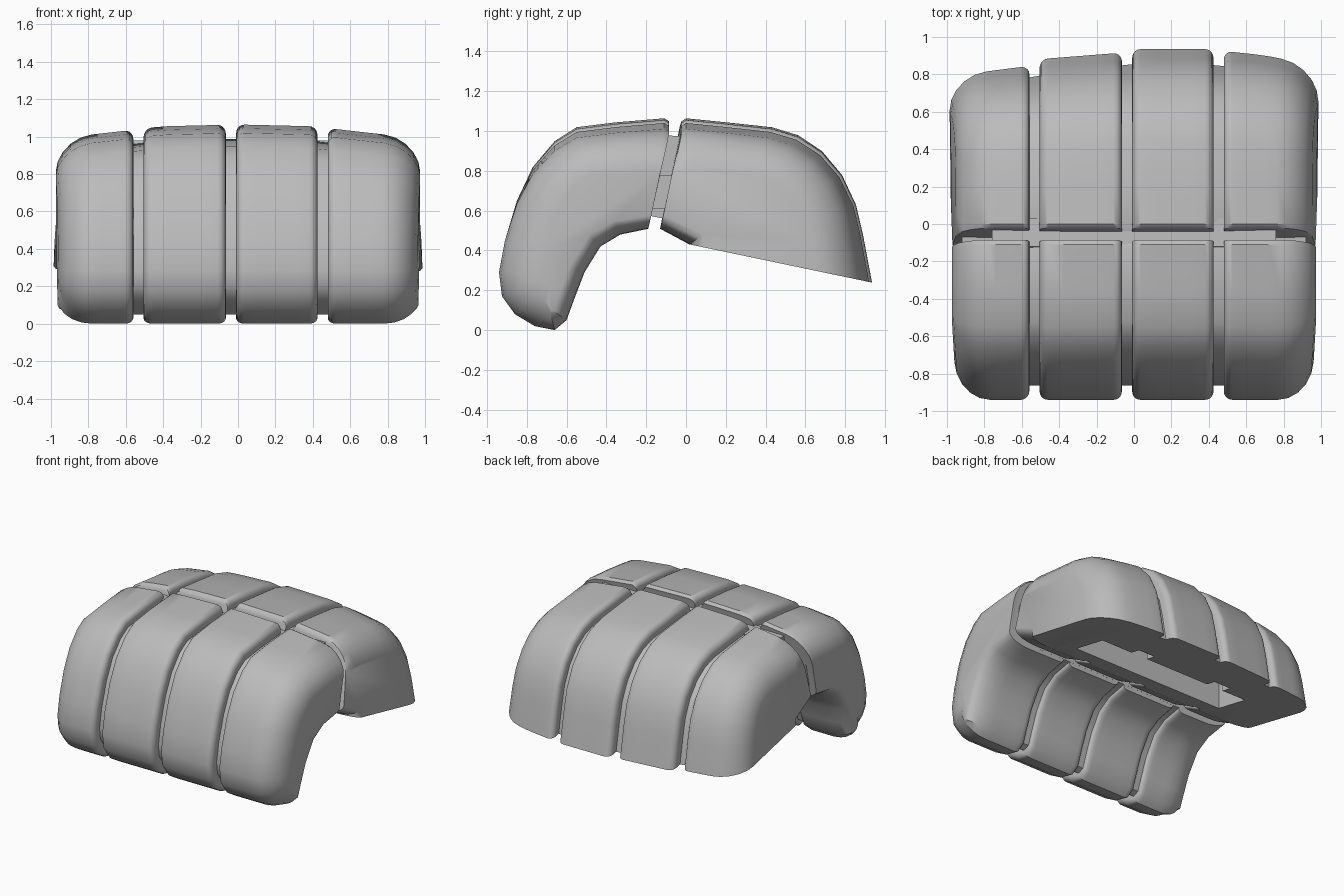
import bpy, bmesh, math
from mathutils import Vector

if "Cube" in bpy.data.objects:
    bpy.data.objects.remove(bpy.data.objects["Cube"])

grey = bpy.data.materials.new("grey")
grey.diffuse_color = (0.50, 0.50, 0.50, 1)
grey.use_nodes = True
grey.node_tree.nodes["Principled BSDF"].inputs["Base Color"].default_value = grey.diffuse_color

# Side profiles as (y, z, inset weight), running counter-clockwise from the knuckle gap
TIP = [(-.09, 1.03, 1), (-.085, 1.05, 1), (-.11, 1.065, 1), (-.35, 1.045, 1), (-.55, 1.02, 1), (-.66, .95, 1),
       (-.77, .82, 1), (-.85, .65, 1), (-.91, .45, 1), (-.94, .29, 1), (-.925, .17, 1),
       (-.86, .08, 1), (-.76, .02, 1), (-.66, 0, .6), (-.60, .05, .4), (-.56, .16, .4),
       (-.51, .29, .4), (-.43, .42, .4), (-.33, .48, .4), (-.19, .51, .4)]
KNUCKLE = [(-.13, .51, .4), (.02, .43, .4), (.1, -.2, 0), (1.015, -.2, 1), (.93, .24, 1),
           (.885, .48, 1), (.85, .63, 1), (.78, .78, 1), (.68, .9, 1), (.56, .98, 1), (.43, 1.02, 1),
           (.2, 1.045, 1), (0, 1.065, 1), (-.022, 1.05, 1), (-.03, 1.03, 1)]
GAP_DIR = Vector((.2, .98))


def interp(table, x):
    for (a, va), (b, vb) in zip(table, table[1:]):
        if x <= b:
            return va + (vb - va) * max(0, (x - a) / (b - a))
    return table[-1][1]


BACK = [(-.99, .85), (-.8, .88), (-.57, .91), (-.5, .95), (-.07, .985), (0, 1.005), (.43, 1.005),
        (.48, .995), (.7, .97), (.99, .91)]
DROP = [(0, 0), (.42, .01), (.55, .028), (.85, .06), (1, .07)]


def place(x, y, z, back):
    """Fit a point to the overall taper of the fist."""
    out = max(0, abs(x) - .6)
    c = .12 * max(0, z - .3) / .7 if back else .04 + .15 * max(0, -y - .5)
    if back and y > 0:
        y *= interp(BACK, x)
    z -= interp(DROP, abs(x)) * min(1, max(0, (z - .5) / .5))
    return Vector((x - math.copysign(out * c, x), y, z))


def finish(name, bm, smooth=True):
    bmesh.ops.recalc_face_normals(bm, faces=bm.faces)
    me = bpy.data.meshes.new(name)
    bm.to_mesh(me)
    bm.free()
    me.materials.append(grey)
    ob = bpy.data.objects.new(name, me)
    bpy.context.collection.objects.link(ob)
    if smooth:
        bpy.ops.object.select_all(action='DESELECT')
        ob.select_set(True)
        bpy.context.view_layer.objects.active = ob
        bpy.ops.object.shade_smooth_by_angle(angle=math.radians(35))
    return ob


def loft(name, profile, x0, x1, r0, r1, base=0, back=False):
    """Sweep a profile along x with rounded left and right rims."""
    pts = [Vector(p[:2]) for p in profile]
    n = len(pts)
    dirs = []
    for i in range(n):
        a = (pts[i] - pts[i - 1]).normalized()
        b = (pts[(i + 1) % n] - pts[i]).normalized()
        t = (a + b).normalized()
        dirs.append(Vector((-t.y, t.x)) / max(.6, t.dot(a)))
    # points on the gap slide along it
    for i in ((0, 1, n - 1) if not back else (0, n - 2, n - 1)):
        dirs[i] = GAP_DIR * (1 if pts[i].y < .7 else -1)
    steps = [math.radians(a) for a in (90, 72, 54, 36, 18, 0)]
    slices = [(x0 + r0 - r0 * math.sin(t), r0 * (1 - math.cos(t))) for t in steps]
    a, b = x0 + r0, x1 - r1
    slices += [(a + (b - a) * k / 4, 0) for k in (1, 2, 3)]
    slices += [(x1 - r1 + r1 * math.sin(t), r1 * (1 - math.cos(t))) for t in reversed(steps)]
    bm = bmesh.new()
    rings = []
    for x, inset in slices:
        ring = []
        for p, d, q in zip(pts, dirs, profile):
            v = p + d * (inset + base) * q[2]
            ring.append(bm.verts.new(place(x, v.x, v.y, back)))
        rings.append(ring)
    for ra, rb in zip(rings, rings[1:]):
        for i in range(n):
            j = (i + 1) % n
            bm.faces.new((ra[i], ra[j], rb[j], rb[i]))
    bm.faces.new(rings[0])
    bm.faces.new(rings[-1])
    if back:  # slanted flat underside
        res = bmesh.ops.bisect_plane(bm, geom=bm.verts[:] + bm.edges[:] + bm.faces[:], dist=1e-5,
                                     plane_co=(0, .02, .43), plane_no=(0, .205, .98), clear_inner=True)
        edges = [e for e in res['geom_cut'] if isinstance(e, bmesh.types.BMEdge)]
        bmesh.ops.edgeloop_fill(bm, edges=edges)
    return finish(name, bm)


def box(bm, x0, x1, y0, y1, z0, z1):
    vs = bmesh.ops.create_cube(bm, size=1)['verts']
    for v in vs:
        v.co = ((x0 + x1) / 2 + v.co.x * (x1 - x0), (y0 + y1) / 2 + v.co.y * (y1 - y0),
                (z0 + z1) / 2 + v.co.z * (z1 - z0))


def filler(name, poly, half):
    bm = bmesh.new()
    f = bm.faces.new([bm.verts.new((-half, y, z)) for y, z in poly])
    ext = bmesh.ops.extrude_face_region(bm, geom=[f])['geom']
    for v in ext:
        if isinstance(v, bmesh.types.BMVert):
            v.co.x = half
    # keep the source cap as the closing face
    if not f.is_valid:
        bmesh.ops.holes_fill(bm, edges=bm.edges)
    return finish(name, bm, False)


# Four fingers, each with a front and a back segment
FINGERS = [("outer_left", -.99, -.56, .2, .045), ("inner_left", -.505, -.065, .045, .045),
           ("inner_right", -.01, .425, .045, .045), ("outer_right", .48, .99, .045, .2)]
back_parts = []
for name, x0, x1, r0, r1 in FINGERS:
    loft(name + "_finger_front", TIP, x0, x1, r0, r1)
    back_parts.append(loft(name + "_finger_back", KNUCKLE, x0, x1, r0, r1, back=True))

# Recessed core showing in the grooves
loft("core_front", TIP, -.76, .76, .01, .01, base=.075)
back_parts.append(loft("core_back", KNUCKLE, -.76, .76, .01, .01, base=.075, back=True))
filler("gap_core", [(-.21, .58), (-.06, .55), (.03, .97), (-.12, .98)], .76)
filler("gap_side_core", [(-.20, .61), (-.05, .61), (-.01, .78), (-.16, .78)], .92)

# Mounting slot with two notches in the underside
for label, dims in (("slot", (-.62, .66, .17, .45, .1, .75)),
                    ("notch_a", (-.42, -.28, .40, .53, .1, .6)),
                    ("notch_b", (.26, .40, .40, .53, .1, .6))):
    bm = bmesh.new()
    box(bm, *dims)
    cutter = finish(label + "_cutter", bm, False)
    cutter.hide_render = True
    cutter.display_type = 'WIRE'
    for ob in back_parts:
        m = ob.modifiers.new(label, 'BOOLEAN')
        m.operation = 'DIFFERENCE'
        m.solver = 'EXACT'
        m.object = cutter
